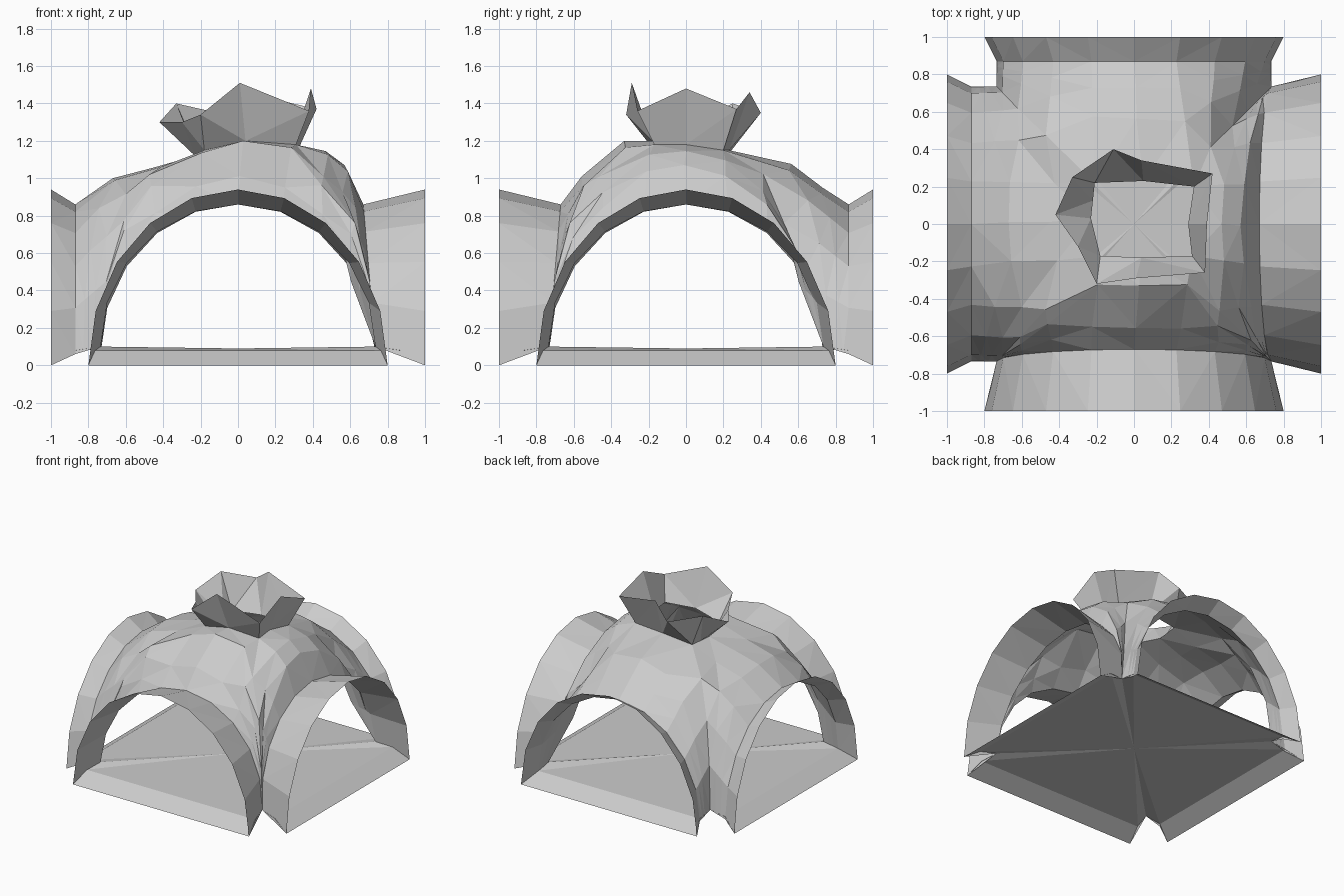
import bpy, bmesh, math, random
from mathutils import Vector

random.seed(4)
cube = bpy.data.objects.get("Cube")
if cube:
    bpy.data.objects.remove(cube)

stone = bpy.data.materials.new("grey_stone")
stone.use_nodes = True
COLOUR = (0.6, 0.6, 0.6, 1)
stone.diffuse_color = COLOUR
stone.node_tree.nodes["Principled BSDF"].inputs["Base Color"].default_value = COLOUR

SEGS = 10
# Vent hole and flared lip, counter-clockwise from +x
HOLE = [Vector(p) for p in (
    (.29, 0, 1.18), (.32, .2, 1.15), (.05, .23, 1.15), (-.21, .22, 1.12),
    (-.23, .03, 1.12), (-.18, -.17, 1.15), (.04, -.18, 1.2), (.31, -.17, 1.18))]
LIP = [Vector(p) for p in (
    (.39, 0, 1.48), (.42, .27, 1.37), (.04, .34, 1.46), (-.11, .4, 1.35),
    (-.33, .25, 1.4), (-.42, .05, 1.3), (-.3, -.12, 1.3), (-.2, -.32, 1.34),
    (.01, -.29, 1.51), (.38, -.26, 1.36))]
# Each arm: throat distance, foot distance, foot height, ridge (distance, height)
ARMS = [
    (.67, .735, .1, ((.57, 1.06), (.46, 1.15))),
    (.87, .87, .06, ((.73, .95), (.57, 1.07))),
    (.87, .87, .06, ((.67, 1.0), (.45, 1.06))),
    (.67, .735, .1, ((.55, 1.0), (.33, 1.2)))]


def finish(bm, name):
    bmesh.ops.triangulate(bm, faces=bm.faces[:])
    bmesh.ops.recalc_face_normals(bm, faces=bm.faces[:])
    mesh = bpy.data.meshes.new(name)
    bm.to_mesh(mesh)
    bm.free()
    mesh.materials.append(stone)
    obj = bpy.data.objects.new(name, mesh)
    bpy.context.collection.objects.link(obj)


def axes(k):
    out = Vector((round(math.cos(k * math.pi / 2)), round(math.sin(k * math.pi / 2)), 0))
    return out, Vector((-out.y, out.x, 0))


def groin(k, i):
    """Point where the arm meets its neighbour, or the vent hole near the top."""
    if 4 <= i <= 6:
        return HOLE[(2 * k + 5 - i) % 8].copy()
    out, side = axes(k)
    t = math.pi * i / SEGS
    corner = out + side * (1 if i < 5 else -1)
    r = .735 * abs(math.cos(t)) ** .85
    # The back left corner is hollowed
    if corner.x > 0 and corner.y > 0 and 0 < i < SEGS:
        r *= .87
    p = corner * r
    p.z = .1 + 1.13 * math.sin(t)
    return p


def arm_column(k, i):
    """Points from the mouth rim inwards along one strip of the vault."""
    out, side = axes(k)
    throat, foot, low, ridge = ARMS[k]
    t = math.pi * i / SEGS
    c, s = math.cos(t), math.sin(t)
    rim = out + side * .8 * c + Vector((0, 0, .94 * s))
    dip = out * (foot + (throat - foot) * s) + side * .735 * c
    dip.z = low + (.86 - low) * s
    end = groin(k, i)
    hole = HOLE[2 * k]
    column = [rim, dip]
    for dist, z in ridge:
        f = (throat - dist) / (throat - abs(hole.dot(out)))
        g = (z - .86) / (hole.z - .86)
        p = dip.lerp(end, f)
        # The ridge bulge fades towards the legs
        p.z = dip.z + (end.z - dip.z) * (f + (g - f) * s ** 3)
        column.append(p)
    return column + [end]


# Four arched mouths merging into a domed vault
bm = bmesh.new()
for k in range(4):
    cols = [[bm.verts.new(p) for p in arm_column(k, i)] for i in range(SEGS + 1)]
    for a, b in zip(cols, cols[1:]):
        for j in range(len(a) - 1):
            bm.faces.new((a[j], b[j], b[j + 1], a[j + 1]))
bmesh.ops.remove_doubles(bm, verts=bm.verts[:], dist=.001)
# Rough, hewn irregularity on the dome only
for v in bm.verts:
    reach = max(abs(v.co.x), abs(v.co.y))
    if .36 < reach < .66 and v.co.z > .3:
        v.co += Vector([random.uniform(-.012, .012) for _ in range(3)])
finish(bm, "vault_shell")

# Flared vent on the crown
bm = bmesh.new()
base = (HOLE[:4] + [HOLE[3].lerp(HOLE[4], .5), HOLE[4], HOLE[4].lerp(HOLE[5], .7)]
        + HOLE[5:])
low = [bm.verts.new(p) for p in base]
high = [bm.verts.new(p) for p in LIP]
for n in range(len(low)):
    bm.faces.new((low[n - 1], low[n], high[n], high[n - 1]))
finish(bm, "crown_vent")

# Floor with a sloping sill at each mouth
bm = bmesh.new()
ring = []
for k in range(4):
    ends = []
    for i in (SEGS, 0):
        column = arm_column(k, i)
        sill = column[0].lerp(column[1], .13 / (1 - ARMS[k][1]))
        sill.z = .08
        ends.append([bm.verts.new(p) for p in (column[0], sill)])
    (r0, s0), (r1, s1) = ends
    bm.faces.new((r0, r1, s1, s0))
    ring += [s0, s1, bm.verts.new(groin(k, 0))]
centre = bm.verts.new((0, 0, .09))
for a, b in zip(ring, ring[1:] + ring[:1]):
    bm.faces.new((a, b, centre))
finish(bm, "floor")
